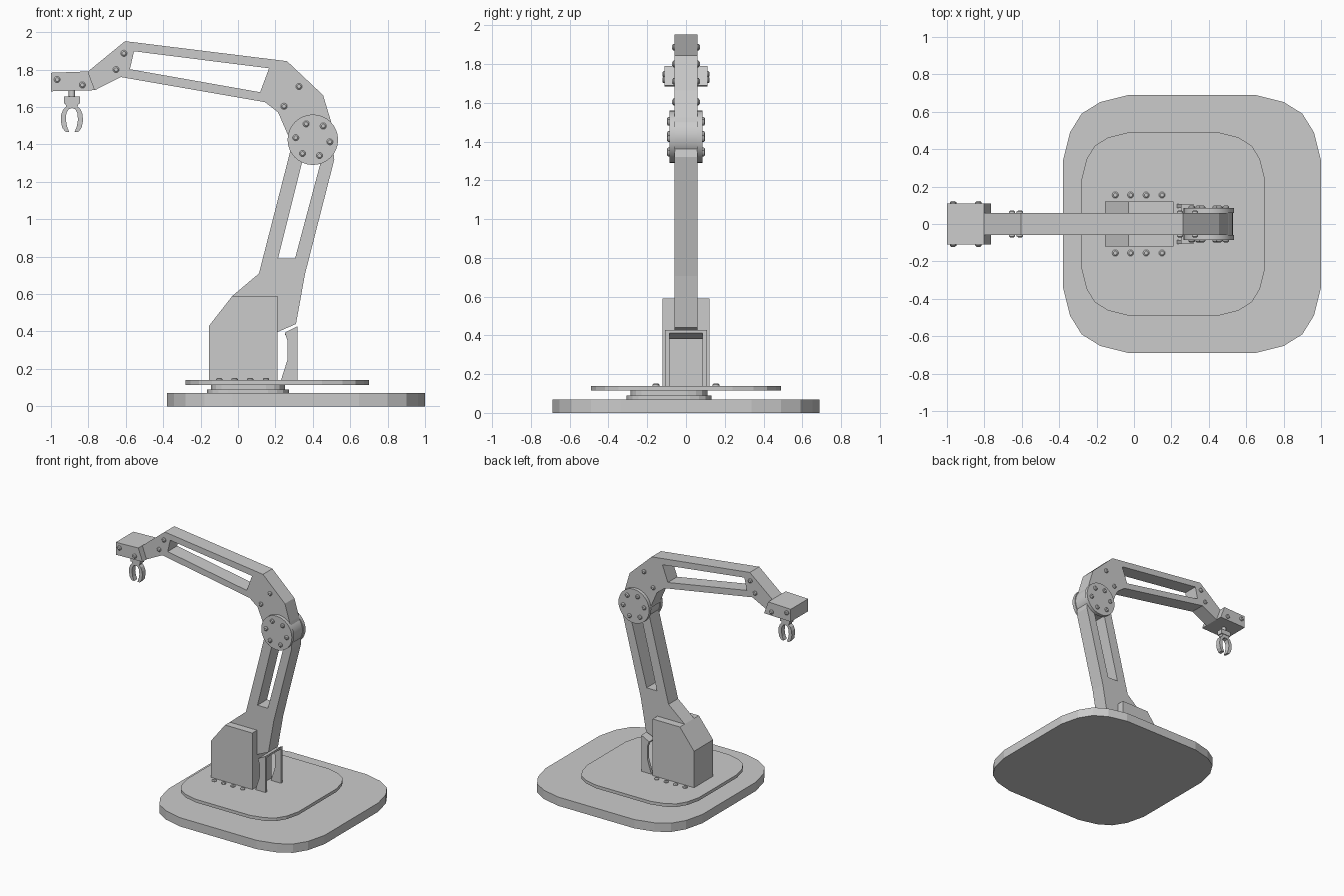
import bpy, bmesh, math
from mathutils import Matrix, Vector

if "Cube" in bpy.data.objects:
    bpy.data.objects.remove(bpy.data.objects["Cube"])


def finish(bm, name, smooth=False):
    bmesh.ops.recalc_face_normals(bm, faces=bm.faces)
    me = bpy.data.meshes.new(name)
    bm.to_mesh(me)
    bm.free()
    ob = bpy.data.objects.new(name, me)
    bpy.context.collection.objects.link(ob)
    if smooth:
        bpy.context.view_layer.objects.active = ob
        ob.select_set(True)
        bpy.ops.object.shade_smooth_by_angle(angle=math.radians(35))
        ob.select_set(False)
    return ob


def prism(name, loops, y0, y1):
    """Extrude an x-z outline (with optional inner window loops) from y0 to y1."""
    bm = bmesh.new()
    edges = []
    for loop in loops:
        vs = [bm.verts.new((x, y0, z)) for x, z in loop]
        edges += [bm.edges.new((vs[i - 1], vs[i])) for i in range(len(vs))]
    if len(loops) == 1:
        bm.faces.new(vs)
    else:
        bmesh.ops.triangle_fill(bm, edges=edges, use_beauty=True)
    ext = bmesh.ops.extrude_face_region(bm, geom=bm.faces[:], use_keep_orig=True)
    new = [v for v in ext["geom"] if isinstance(v, bmesh.types.BMVert)]
    bmesh.ops.translate(bm, vec=(0, y1 - y0, 0), verts=new)
    return finish(bm, name)


def rounded_plate(name, cx, cy, half, z0, z1):
    """Square plate with faceted round corners."""
    quarter = [(1, .49), (.945, .71), (.855, .855), (.71, .945), (.49, 1)]
    bm = bmesh.new()
    vs = []
    for k in range(4):
        rot = Matrix.Rotation(k * math.pi / 2, 2)
        for p in quarter:
            q = rot @ Vector(p) * half
            vs.append(bm.verts.new((cx + q.x, cy + q.y, z0)))
    f = bm.faces.new(vs)
    ext = bmesh.ops.extrude_face_region(bm, geom=[f], use_keep_orig=True)
    new = [v for v in ext["geom"] if isinstance(v, bmesh.types.BMVert)]
    bmesh.ops.translate(bm, vec=(0, 0, z1 - z0), verts=new)
    return finish(bm, name)


def cylinder_y(name, x, z, r, y0, y1, seg=32):
    bm = bmesh.new()
    m = Matrix.Translation((x, (y0 + y1) / 2, z)) @ Matrix.Rotation(math.pi / 2, 4, 'X')
    bmesh.ops.create_cone(bm, cap_ends=True, segments=seg, radius1=r, radius2=r,
                          depth=abs(y1 - y0), matrix=m)
    return finish(bm, name, True)


def bolts(name, places, h=.012, r=.017):
    """Domed bolt heads; each place is (position, outward direction)."""
    bm = bmesh.new()
    for pos, out in places:
        rot = Vector((0, 0, 1)).rotation_difference(Vector(out)).to_matrix().to_4x4()
        base = Matrix.Translation(pos) @ rot
        for r1, r2, a, b in ((r, r, -.004, h * .5), (r, r * .6, h * .5, h)):
            bmesh.ops.create_cone(bm, cap_ends=True, segments=12, radius1=r1, radius2=r2, depth=b - a,
                                  matrix=base @ Matrix.Translation((0, 0, (a + b) / 2)))
    return finish(bm, name, True)


def side_bolts(name, points, y):
    bolts(name, [((x, s * y, z), (0, s, 0)) for x, z in points for s in (-1, 1)])


# Base plates and turntable
rounded_plate("base_plate", .31, 0, .69, 0, .07)
rounded_plate("turntable_lower_ring", .053, -.088, .22, .07, .09)
rounded_plate("turntable_upper_ring", .053, -.088, .198, .09, .115)
rounded_plate("rotating_plate", .21, 0, .49, .115, .14)
bolts("plate_bolts", [((x, s * .155, .14), (0, 0, 1))
                      for x in (-.10, -.018, .065, .15) for s in (-1, 1)])

# Shoulder housing
prism("shoulder_housing", [[(-.155, .14), (.21, .14), (.21, .59), (-.03, .59), (-.155, .43)]], -.12, .12)

# Rear bracket: two cheeks joined by a sloping strip
cheek = [(.23, .14), (.318, .14), (.318, .428), (.25, .393), (.265, .35), (.265, .25)]
for s, side in ((-1, "front"), (1, "back")):
    prism("bracket_cheek_" + side, [cheek], s * .086, s * .108)
prism("bracket_strip", [[(.25, .393), (.318, .428), (.318, .413), (.253, .38)]], -.086, .086)

# Lower arm with window
prism("lower_arm", [
    [(-.03, .59), (.112, .71), (.278, 1.358), (.30, 1.44), (.50, 1.44), (.515, 1.32),
     (.358, .706), (.31, .44), (.205, .394), (0, .394)],
    [(.214, .79), (.305, .79), (.457, 1.36), (.356, 1.36)]], -.06, .06)

# Elbow joint
EX, EZ = .40, 1.425
cylinder_y("elbow_hub", EX, EZ, .128, -.0605, .0605)
for s, side in ((-1, "front"), (1, "back")):
    cylinder_y("elbow_disc_" + side, EX, EZ, .135, s * .058, s * .086)
side_bolts("elbow_bolts", [(EX + .092 * math.cos(math.radians(53 + 60 * k)),
                            EZ + .092 * math.sin(math.radians(53 + 60 * k))) for k in range(6)], .086)

# Upper arm with window
prism("upper_arm", [
    [(-.604, 1.952), (.262, 1.845), (.455, 1.663), (.497, 1.524), (.52, 1.43), (.40, 1.36),
     (.267, 1.438), (.267, 1.45), (.214, 1.572), (.144, 1.626), (-.626, 1.76), (-.765, 1.69), (-.802, 1.79)],
    [(-.556, 1.898), (.166, 1.807), (.118, 1.679), (-.578, 1.802)]], -.0595, .0595)
side_bolts("upper_arm_bolts", [(-.61, 1.887), (-.652, 1.80), (.326, 1.71), (.246, 1.604)], .0595)

# Wrist block
prism("wrist_block", [[(-1, 1.684), (-.765, 1.69), (-.802, 1.79), (-1, 1.783)]], -.11, .11)
side_bolts("wrist_bolts", [(-.967, 1.747), (-.832, 1.718)], .11)

# Gripper: stem, collar and mirrored claws
GX = -.888
bm = bmesh.new()
bmesh.ops.create_cone(bm, cap_ends=True, segments=16, radius1=.017, radius2=.017, depth=.04,
                      matrix=Matrix.Translation((GX, 0, 1.67)))
finish(bm, "gripper_stem", True)
prism("gripper_collar", [[(GX - .043, 1.618), (GX + .043, 1.618), (GX + .043, 1.656), (GX - .043, 1.656)]],
      -.025, .025)
claw = [(0, 1.62), (.036, 1.62), (.03, 1.602), (.046, 1.588), (.057, 1.56), (.059, 1.525), (.052, 1.49),
        (.036, 1.468), (.014, 1.466), (.026, 1.495), (.032, 1.53), (.03, 1.565), (.018, 1.588), (0, 1.594)]
for s, side in ((-1, "left"), (1, "right")):
    prism("gripper_claw_" + side, [[(GX + s * x, z) for x, z in claw]], -.02, .02)
